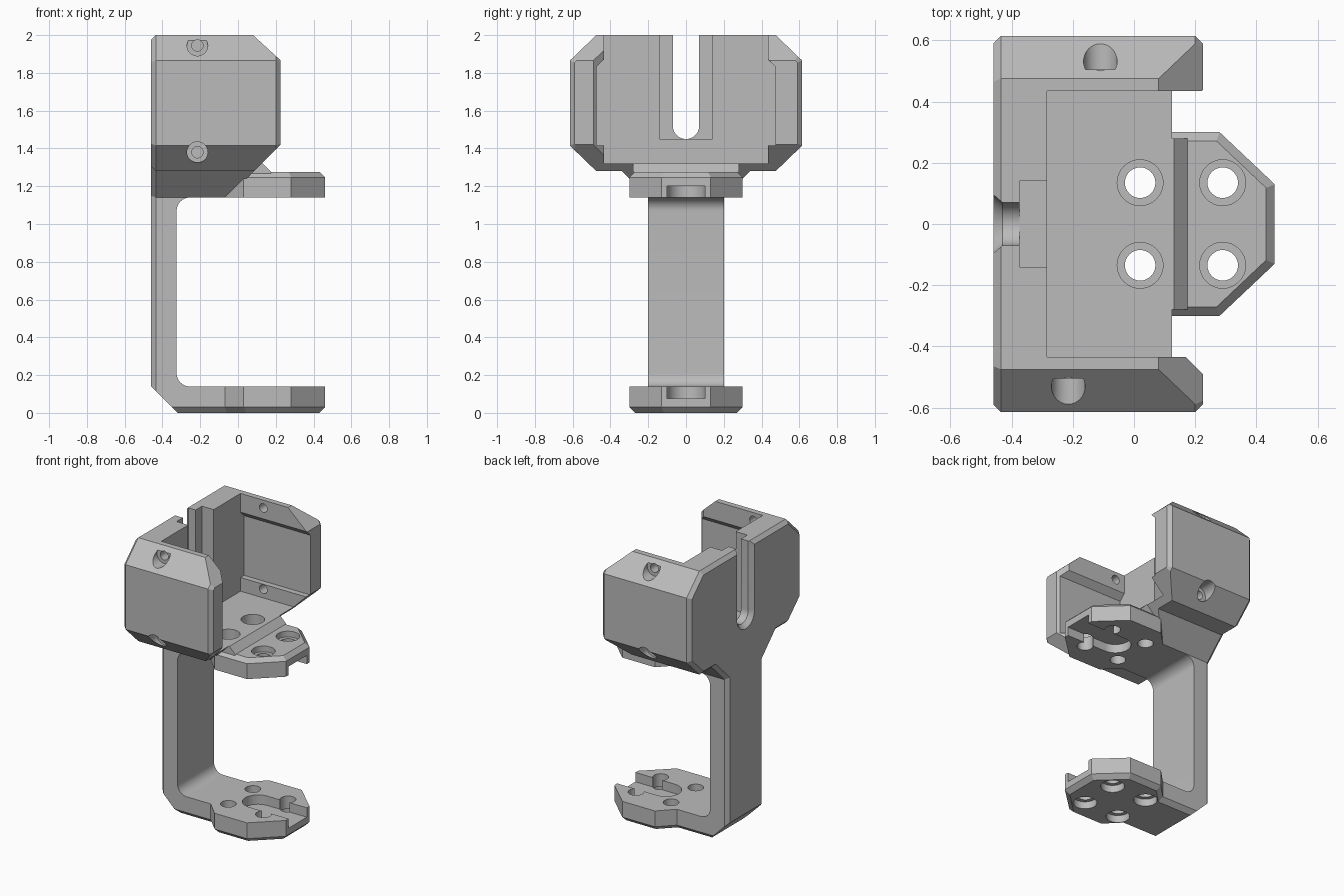
import bpy, bmesh
from math import sin, cos, pi, radians

if "Cube" in bpy.data.objects:
    bpy.data.objects.remove(bpy.data.objects["Cube"])

grey = bpy.data.materials.new("plain grey")
grey.use_nodes = True
grey.diffuse_color = (0.5, 0.5, 0.5, 1)
grey.node_tree.nodes["Principled BSDF"].inputs["Base Color"].default_value = (0.5, 0.5, 0.5, 1)


def loft(name, rings, bevel=0, at=None):
    """Solid through equal rings; bevel the edges lying on plane at=(axis, value)."""
    bm = bmesh.new()
    rows = [[bm.verts.new(p) for p in r] for r in rings]
    n = len(rows[0])
    for a, b in zip(rows, rows[1:]):
        for i in range(n):
            bm.faces.new((a[i], a[(i + 1) % n], b[(i + 1) % n], b[i]))
    bm.faces.new(rows[0])
    bm.faces.new(rows[-1])
    bmesh.ops.recalc_face_normals(bm, faces=bm.faces)
    if bevel:
        edges = [e for e in bm.edges
                 if any(all(abs(v.co[ax] - val) < 1e-5 for v in e.verts) for ax, val in at)]
        bmesh.ops.bevel(bm, geom=edges, offset=bevel, segments=1, affect='EDGES')
        bmesh.ops.recalc_face_normals(bm, faces=bm.faces)
    mesh = bpy.data.meshes.new(name)
    bm.to_mesh(mesh)
    bm.free()
    ob = bpy.data.objects.new(name, mesh)
    mesh.materials.append(grey)
    bpy.context.collection.objects.link(ob)
    return ob


def prism(name, pts, axis, lo, hi, bevel=0, at=None):
    def put(p, c):
        q = list(p)
        q.insert(axis, c)
        return q
    return loft(name, [[put(p, c) for p in pts] for c in (lo, hi)], bevel, at)


def box(name, x, y, z):
    return prism(name, [(x[0], y[0]), (x[1], y[0]), (x[1], y[1]), (x[0], y[1])], 2, *z)


def arc(cx, cy, r, a, b, n=12):
    return [(cx + r * cos(radians(a + (b - a) * i / n)),
             cy + r * sin(radians(a + (b - a) * i / n))) for i in range(n + 1)]


def cylinder(name, axis, c, r, lo, hi):
    return prism(name, arc(*c, r, 0, 348.75, 31), axis, lo, hi)


def combine(target, other, op):
    m = target.modifiers.new(op, 'BOOLEAN')
    m.operation, m.object, m.solver = op, other, 'EXACT'
    bpy.context.view_layer.objects.active = target
    bpy.ops.object.modifier_apply(modifier=m.name)
    bpy.data.objects.remove(other)


def mirrored(half):
    return half + [(p[0], -p[1]) for p in reversed(half)]


# Holder and stem: back silhouette crossed with the side silhouette
half = [(0.17, 0), (0.2, 0.03), (0.2, 1.14), (0.34, 1.28), (0.475, 1.28),
        (0.615, 1.415), (0.615, 1.865), (0.475, 2)]
outline = half + [(-y, z) for y, z in reversed(half)]
bracket = prism("bracket", outline, 0, -0.46, 0.225, 0.025, [(0, -0.46), (0, 0.225)])
side = ([(-0.5, 2.1), (-0.02, 2.1), (0.08, 2), (0.24, 1.853), (0.24, 1.435), (-0.055, 1.14)]
        + arc(-0.255, 1.07, 0.07, 90, 180) + arc(-0.255, 0.21, 0.07, 180, 270)
        + [(-0.2, 0.14), (-0.2, -0.05), (-0.27, -0.05), (-0.5, 0.18)])
combine(bracket, prism("side_profile", side, 1, -1, 1), 'INTERSECT')

# Upper and lower mounting plates
edge = [(-0.07, 0.2), (0.03, 0.3), (0.28, 0.3), (0.46, 0.13)]
combine(bracket, prism("lower_plate", mirrored([(-0.3, 0.2)] + edge), 2, 0, 0.14,
                       0.03, [(2, 0)]), 'UNION')
combine(bracket, prism("upper_plate", mirrored([(-0.2, 0.2)] + edge), 2, 1.14, 1.275,
                       0.028, [(2, 1.275)]), 'UNION')
wedge = [(0.02, 1.22), (0.175, 1.22), (0.175, 1.275), (0.12, 1.33), (0.02, 1.33)]
combine(bracket, prism("plate_step", wedge, 1, -0.28, 0.28), 'UNION')

# Holder cavity, side pockets and the chamfer on one wall end
cuts = [box("cavity", (-0.285, 0.5), (-0.435, 0.435), (1.32, 2.1))]
for s in (-1, 1):
    pocket = [(s * 0.42, 1.415), (s * 0.475, 1.415), (s * 0.475, 1.83), (s * 0.42, 1.885)]
    cuts.append(prism("pocket", pocket, 0, -0.285, 0.5))
cuts.append(prism("wall_chamfer", [(0.16, -0.425), (0.24, -0.505), (0.24, -0.425)], 2, 1.3, 2.1))

# Cable slot in the back wall, flared outwards
rings = []
for x, r in ((-0.47, 0.105), (-0.43, 0.07), (-0.2, 0.07)):
    u = [(r, 2.1)] + arc(0, 1.52, r, 0, -180, 20) + [(-r, 2.1)]
    rings.append([(x, y, z) for y, z in u])
cuts.append(loft("cable_slot", rings))
cuts.append(box("slot_recess", (-0.375, -0.2), (-0.14, 0.14), (1.45, 2.1)))

# Screw holes through the side walls
for s, x in ((-1, -0.215), (1, -0.11)):
    for z in (1.945, 1.38):
        cuts.append(cylinder("screw_bore", 1, (x, z), 0.055, *sorted((s * 0.505, s * 0.7))))
        cuts.append(cylinder("screw_hole", 1, (x, z), 0.03, *sorted((s * 0.4, s * 0.7))))

# Bolt holes in both plates
for x in (0.02, 0.29):
    for y in (-0.135, 0.135):
        cuts.append(cylinder("bolt_hole", 2, (x, y), 0.05, -0.1, 1.5))
        cuts.append(cylinder("upper_bore", 2, (x, y), 0.075, 1.235, 1.5))
        cuts.append(cylinder("lower_bore", 2, (x, y), 0.075, -0.1, 0.05))

# Round-ended recesses facing each other
recess = arc(0.155, 0, 0.1, 90, 270, 20) + [(0.5, -0.1), (0.5, 0.1)]
for lo, hi in ((0.075, 0.2), (1.08, 1.2)):
    cuts.append(prism("plate_recess", recess, 2, lo, hi))

for c in cuts:
    combine(bracket, c, 'DIFFERENCE')

bpy.ops.object.select_all(action='DESELECT')
bracket.select_set(True)
bpy.context.view_layer.objects.active = bracket
bpy.ops.object.shade_smooth_by_angle(angle=radians(25))
